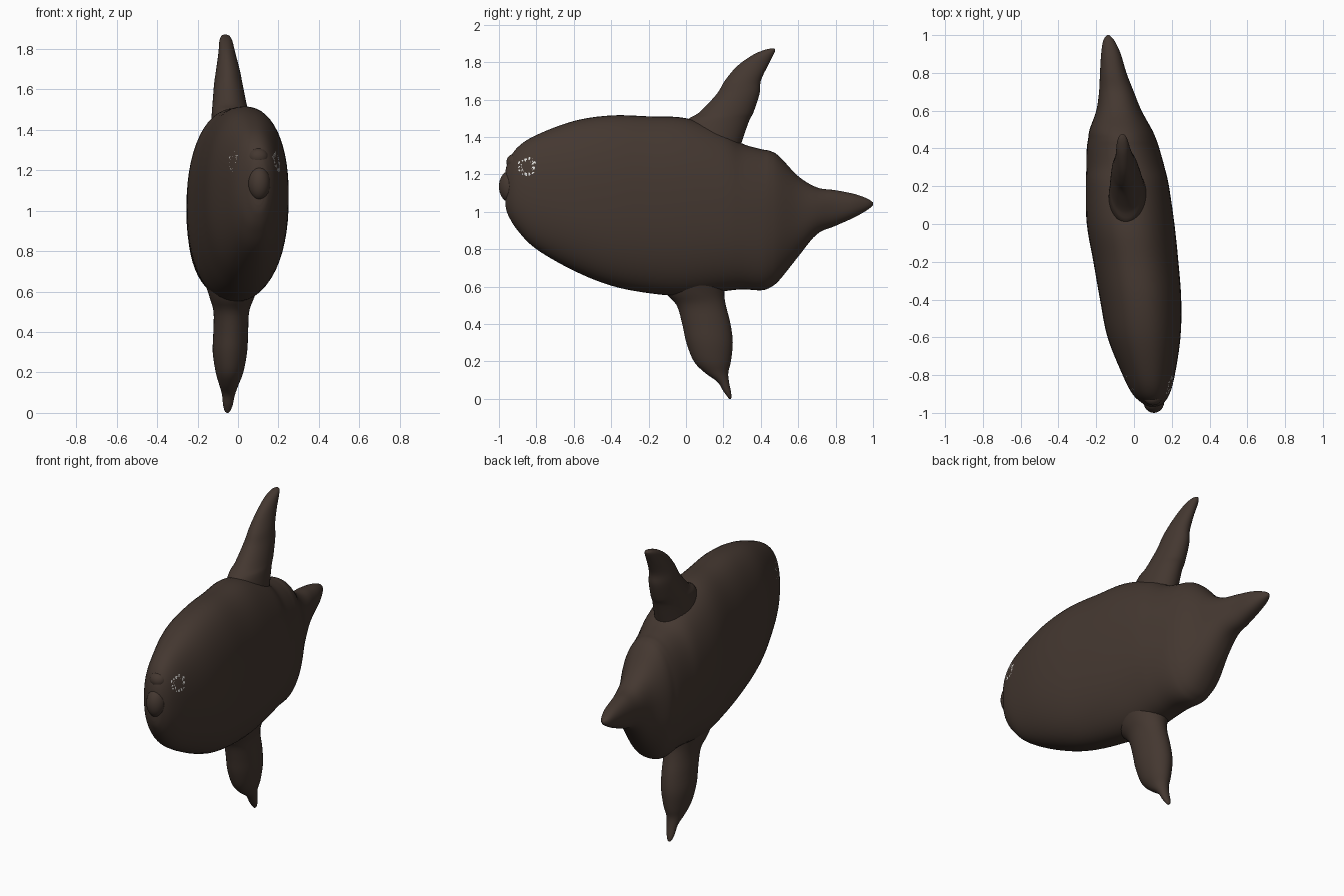
import bpy, bmesh, math
from mathutils import Vector
from mathutils.bvhtree import BVHTree

if "Cube" in bpy.data.objects:
    bpy.data.objects.remove(bpy.data.objects["Cube"])


def material(name, rgb):
    m = bpy.data.materials.new(name)
    m.use_nodes = True
    m.diffuse_color = (*rgb, 1)
    m.node_tree.nodes["Principled BSDF"].inputs["Base Color"].default_value = (*rgb, 1)
    return m


SKIN = material("dark brown skin", (0.058, 0.039, 0.030))
WHITE = material("eye white", (0.72, 0.72, 0.70))


def finish(name, bm, mat):
    bmesh.ops.recalc_face_normals(bm, faces=bm.faces)
    me = bpy.data.meshes.new(name)
    bm.to_mesh(me)
    ob = bpy.data.objects.new(name, me)
    bpy.context.collection.objects.link(ob)
    me.materials.append(mat)
    for p in me.polygons:
        p.use_smooth = True
    return ob


def refine(rows, steps):
    """Catmull-Rom interpolation between the given sections."""
    out = []
    for i in range(len(rows) - 1):
        quad = [rows[max(i - 1, 0)], rows[i], rows[i + 1], rows[min(i + 2, len(rows) - 1)]]
        for s in range(steps):
            t = s / steps
            out.append([b + t / 2 * (c - a + t * (2*a - 5*b + 4*c - d + t * (3*(b - c) + d - a)))
                        for a, b, c, d in zip(*quad)])
    return out + [list(rows[-1])]


def loft(rows, place, power, sides=40, steps=4):
    """Sections are (station, low, high, x centre, half width)."""
    bm = bmesh.new()
    rings = []
    for st, lo, hi, xc, hw in refine(rows, steps):
        ring = []
        for k in range(sides):
            a = math.tau * k / sides
            c, s = math.cos(a), math.sin(a)
            x = xc + hw * math.copysign(abs(c) ** (2 / power), c)
            v = (lo + hi) / 2 + (hi - lo) / 2 * math.copysign(abs(s) ** (2 / power), s)
            ring.append(bm.verts.new(place(x, v, st)))
        rings.append(ring)
    for r, q in zip(rings, rings[1:]):
        for k in range(sides):
            n = (k + 1) % sides
            bm.faces.new((r[k], r[n], q[n], q[k]))
    bm.faces.new(rings[0])
    bm.faces.new(rings[-1])
    return bm


# Body: sections along y, the spine bending towards the tail
body_rows = [
    (-.965, 1.03, 1.22, .10, .03), (-.95, .98, 1.27, .10, .055), (-.9, .90, 1.345, .09, .098),
    (-.8, .80, 1.41, .078, .138), (-.6, .685, 1.485, .053, .193), (-.4, .605, 1.515, .035, .215),
    (-.2, .565, 1.51, .01, .225), (0, .55, 1.50, -.018, .232), (.2, .575, 1.43, -.035, .22),
    (.3, .585, 1.365, -.045, .207), (.4, .58, 1.335, -.058, .192), (.45, .595, 1.325, -.063, .18),
    (.5, .635, 1.295, -.07, .165), (.6, .76, 1.19, -.08, .12), (.7, .88, 1.13, -.093, .092),
    (.8, .925, 1.115, -.11, .07), (.9, .97, 1.095, -.122, .052), (.97, 1.01, 1.07, -.133, .03),
    (1, 1.035, 1.05, -.137, .006)]
body = loft(body_rows, lambda x, z, y: (x, y, z), 2.25, 56, 5)
surface = BVHTree.FromBMesh(body)
finish("body", body, SKIN)

# Fins: sections along z
dorsal_rows = [
    (1.32, -.06, .28, -.03, .11), (1.48, .0, .335, -.038, .092), (1.53, .07, .36, -.042, .084),
    (1.63, .165, .393, -.048, .07), (1.70, .207, .40, -.05, .058), (1.78, .275, .437, -.055, .042),
    (1.84, .36, .468, -.06, .032), (1.865, .42, .477, -.062, .02), (1.872, .45, .472, -.063, .005)]
ventral_rows = [
    (.68, -.16, .22, -.025, .15), (.57, -.11, .205, -.03, .11), (.5, -.05, .213, -.033, .088),
    (.4, -.02, .238, -.036, .086), (.3, .002, .25, -.04, .085), (.2, .042, .24, -.042, .068),
    (.14, .10, .226, -.045, .048), (.09, .168, .23, -.047, .032), (.04, .2, .24, -.05, .024),
    (.01, .222, .243, -.052, .014), (.0, .23, .24, -.052, .004)]
for name, rows in (("dorsal_fin", dorsal_rows), ("ventral_fin", ventral_rows)):
    finish(name, loft(rows, lambda x, y, z: (x, y, z), 2), SKIN)


# Lips around the small mouth
def blob(name, centre, radii):
    bm = bmesh.new()
    bmesh.ops.create_uvsphere(bm, u_segments=24, v_segments=16, radius=1)
    bmesh.ops.scale(bm, vec=radii, verts=bm.verts)
    bmesh.ops.translate(bm, vec=centre, verts=bm.verts)
    finish(name, bm, SKIN)


blob("lower_lip", (.105, -.94, 1.135), (.055, .06, .085))
blob("upper_lip", (.10, -.915, 1.265), (.05, .045, .045))

# Eye rings: thin bands laid on the body surface
for name, side in (("left_eye_ring", 1), ("right_eye_ring", -1)):
    bm = bmesh.new()
    loops = []
    for radius in (.027, .035, .043, .051):
        loop = []
        for k in range(32):
            a = math.tau * k / 32
            y, z = -.85 + radius * math.cos(a), 1.243 + radius * math.sin(a)
            hit, normal = surface.ray_cast(Vector((side, y, z)), Vector((-side, 0, 0)))[:2]
            if normal.x * side < 0:
                normal = -normal
            loop.append(bm.verts.new(hit + normal * .004))
        loops.append(loop)
    for r, q in zip(loops, loops[1:]):
        for k in range(32):
            n = (k + 1) % 32
            bm.faces.new((r[k], r[n], q[n], q[k]))
    ring = finish(name, bm, WHITE)
    if ring.data.polygons[0].normal.x * side < 0:
        ring.data.flip_normals()
